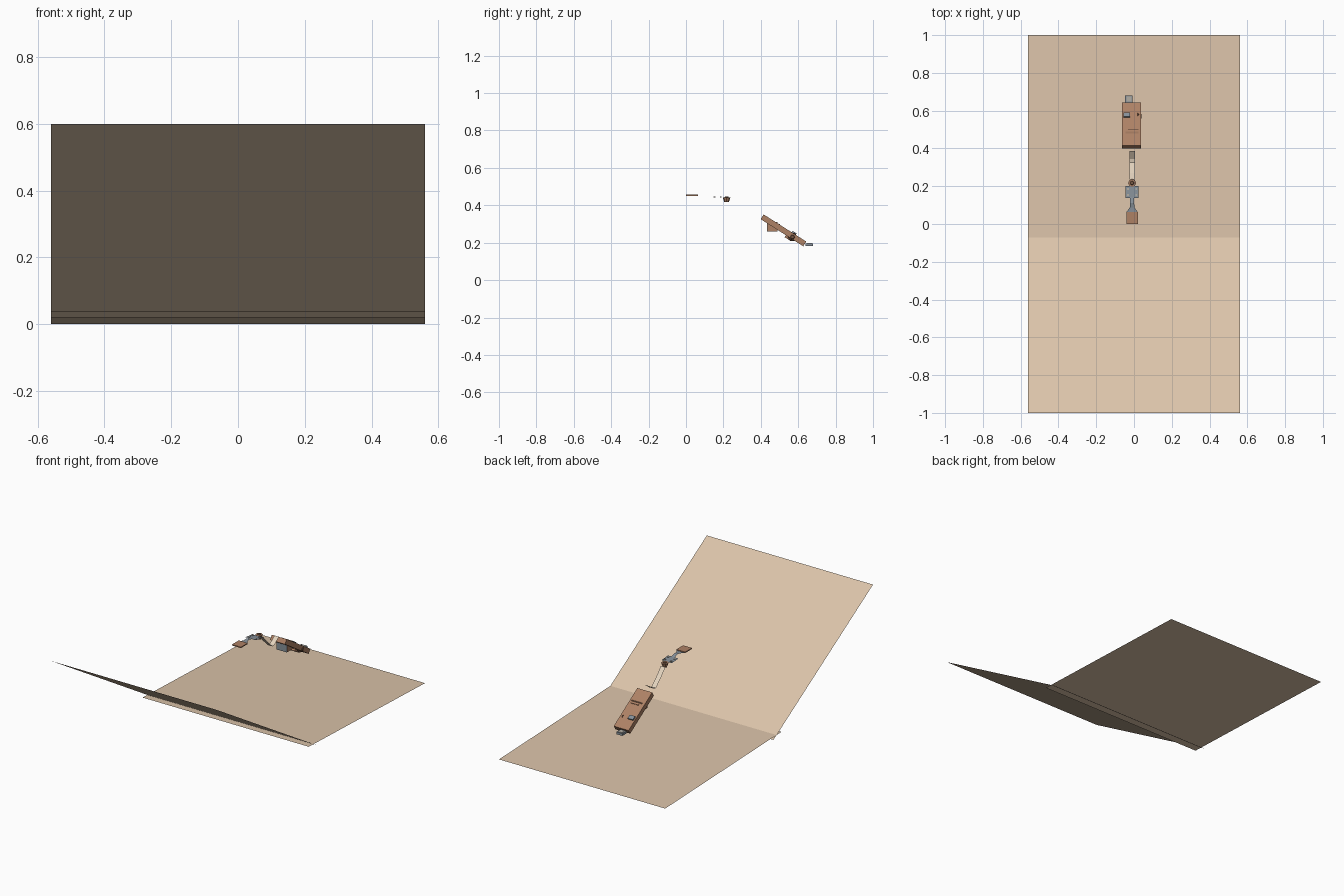
import bpy, bmesh, math
from mathutils import Matrix, Vector

if "Cube" in bpy.data.objects:
    bpy.data.objects.remove(bpy.data.objects["Cube"])


def mat(name, rgb):
    m = bpy.data.materials.new(name)
    m.diffuse_color = (*rgb, 1)
    m.use_nodes = True
    m.node_tree.nodes["Principled BSDF"].inputs["Base Color"].default_value = m.diffuse_color
    return m


TAN = mat("tan", (0.71, 0.55, 0.40))
BROWN = mat("brown", (0.42, 0.22, 0.13))
DARK = mat("dark brown", (0.19, 0.10, 0.06))
GREY = mat("blue grey", (0.24, 0.28, 0.32))
CREAM = mat("cream", (0.78, 0.66, 0.52))
STONE = mat("stone", (0.45, 0.42, 0.37))


def finish(name, bm, material):
    me = bpy.data.meshes.new(name)
    bm.to_mesh(me)
    bm.free()
    me.materials.append(material)
    ob = bpy.data.objects.new(name, me)
    bpy.context.collection.objects.link(ob)
    return ob


def sheet(name, stations, material, xc=0.0):
    """Thin strip facing up through (y, z, half width) stations."""
    bm = bmesh.new()
    rows = [(bm.verts.new((xc - w, y, z)), bm.verts.new((xc + w, y, z))) for y, z, w in stations]
    for (a, b), (c, d) in zip(rows, rows[1:]):
        bm.faces.new((a, b, d, c))
    return finish(name, bm, material)


def box(name, centre, size, material, tilt=0.0):
    bm = bmesh.new()
    bmesh.ops.create_cube(bm, size=1)
    bm.transform(Matrix.Translation(centre) @ Matrix.Rotation(tilt, 4, 'X') @ Matrix.Diagonal((*size, 1)))
    return finish(name, bm, material)


def cone(name, centre, r_low, r_high, depth, sides, material, rot=None):
    bm = bmesh.new()
    bmesh.ops.create_cone(bm, cap_ends=True, segments=sides, radius1=r_low, radius2=r_high, depth=depth)
    bm.transform(Matrix.Translation(centre) @ (rot or Matrix.Identity(4)))
    return finish(name, bm, material)


# two large crossing sheets
sheet("sloped_sheet", [(-1, 0.6, 0.56), (-0.042, 0.02, 0.56)], TAN)
sheet("floor_sheet", [(-0.119, 0.04, 0.56), (1, 0, 0.56)], TAN)

# top end plate, neck and square plate
XC = -0.01
box("end_plate", (XC, 0.032, 0.454), (0.06, 0.065, 0.006), BROWN)
sheet("neck", [(0.063, 0.452, 0.03), (0.088, 0.453, 0.012), (0.11, 0.457, 0.011),
               (0.14, 0.447, 0.011)], GREY, XC)
sheet("square_plate", [(0.138, 0.447, 0.035), (0.2, 0.442, 0.035)], GREY, XC)
for sx in (-1, 1):
    for y in (0.153, 0.186):
        box("plate_stud", (XC + sx * 0.022, y, 0.445), (0.01, 0.01, 0.006), STONE)

# funnel shaped joint
cone("joint_cup", (XC, 0.217, 0.43), 0.012, 0.021, 0.026, 8, BROWN)
cone("joint_cap", (XC, 0.217, 0.444), 0.012, 0.009, 0.005, 8, DARK)

# bent strip
sheet("bent_strip", [(0.235, 0.425, 0.015), (0.27, 0.385, 0.015), (0.325, 0.333, 0.015),
                     (0.345, 0.337, 0.015), (0.387, 0.368, 0.015)], CREAM, XC)

# tilted body with slot and nub, placed in its own axes
TILT = math.radians(-32.5)
MID = Vector((-0.013, 0.521, 0.266))


def on_body(x, along, up):
    return MID + Matrix.Rotation(TILT, 3, 'X') @ Vector((x, along, up))


box("body", MID, (0.1, 0.27, 0.03), BROWN, TILT)
box("body_slot", on_body(0.01, -0.035, 0.015), (0.055, 0.005, 0.004), DARK, TILT)
box("body_nub", on_body(-0.025, 0.055, 0.018), (0.035, 0.025, 0.012), GREY, TILT)
box("hanging_block", (-0.01, 0.463, 0.285), (0.07, 0.052, 0.05), BROWN)
box("hanging_block_front", (-0.01, 0.436, 0.285), (0.07, 0.004, 0.05), GREY)
cone("side_knob", on_body(0.043, 0.06, -0.004), 0.025, 0.01, 0.022, 6, DARK,
     Matrix.Rotation(math.radians(90), 4, 'Y'))
box("under_nub", on_body(0.0, 0.045, -0.02), (0.05, 0.04, 0.015), BROWN, TILT)

# tail plate
box("tail_plate", (-0.027, 0.66, 0.19), (0.04, 0.04, 0.014), GREY)
box("tail_inset", (-0.027, 0.661, 0.197), (0.026, 0.026, 0.003), STONE)
